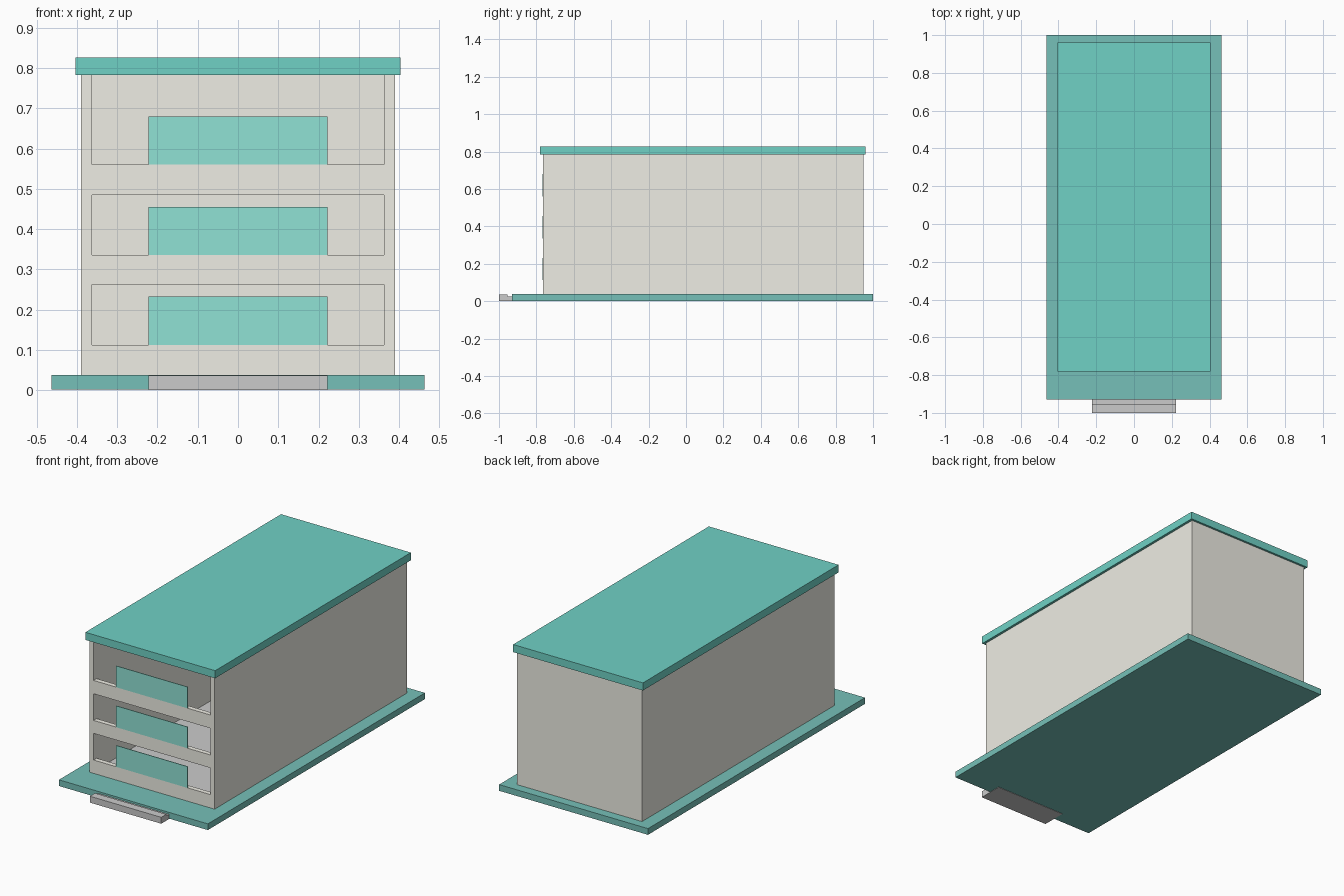
import bpy

if "Cube" in bpy.data.objects:
    bpy.data.objects.remove(bpy.data.objects["Cube"])


def material(name, rgb):
    m = bpy.data.materials.new(name)
    m.diffuse_color = (*rgb, 1)
    m.use_nodes = True
    m.node_tree.nodes["Principled BSDF"].inputs["Base Color"].default_value = m.diffuse_color
    return m


def box(name, x, y, z, mat=None):
    """Box from (min, max) ranges on each axis."""
    bpy.ops.mesh.primitive_cube_add(size=1, location=[(a + b) / 2 for a, b in (x, y, z)])
    ob = bpy.context.object
    ob.name = name
    ob.scale = [b - a for a, b in (x, y, z)]
    bpy.ops.object.transform_apply(location=False, rotation=False, scale=True)
    if mat:
        ob.data.materials.append(mat)
    return ob


def cut(target, cutter):
    mod = target.modifiers.new("cut", 'BOOLEAN')
    mod.operation = 'DIFFERENCE'
    mod.solver = 'EXACT'
    mod.object = cutter
    bpy.context.view_layer.objects.active = target
    bpy.ops.object.modifier_apply(modifier=mod.name)
    bpy.data.objects.remove(cutter)


cream = material("cream", (0.86, 0.85, 0.78))
dark_green = material("dark_green", (0.18, 0.53, 0.48))
roof_green = material("roof_green", (0.16, 0.64, 0.56))
light_green = material("light_green", (0.28, 0.76, 0.66))

FRONT, BACK, WALL = -0.765, 0.948, 0.027
FLOORS = [(0.112, 0.262), (0.335, 0.485), (0.56, 0.80)]

# ground slab and roof slab
box("base_slab", (-0.4635, 0.4635), (-0.93, 1.0), (0.002, 0.037), dark_green)
box("roof", (-0.404, 0.404), (-0.78, 0.96), (0.783, 0.826), roof_green)

# hollow building shell with three wide openings in the front
walls = box("walls", (-0.39, 0.39), (FRONT, BACK), (0.037, 0.783), cream)
cut(walls, box("room_cutter", (-0.363, 0.363), (FRONT + WALL, BACK - WALL), (0, 1)))
for lo, hi in FLOORS:
    cut(walls, box("opening_cutter", (-0.363, 0.363), (-0.9, -0.7), (lo, hi)))

# inner floor
box("inner_floor", (-0.363, 0.363), (FRONT + WALL, BACK - WALL), (0.037, 0.048))

# balcony panels standing on the rails, flush with the front
for i, (lo, hi) in enumerate(FLOORS):
    box(f"balcony_panel_{i + 1}", (-0.222, 0.222), (FRONT - 0.001, FRONT + 0.003),
        (lo, lo + 0.12), light_green)

# entrance step: raised lip in front, lower tread running under the slab
box("step_lip", (-0.222, 0.222), (-1.0, -0.955), (0, 0.036))
box("step_tread", (-0.222, 0.222), (-0.955, -0.86), (0, 0.026))
